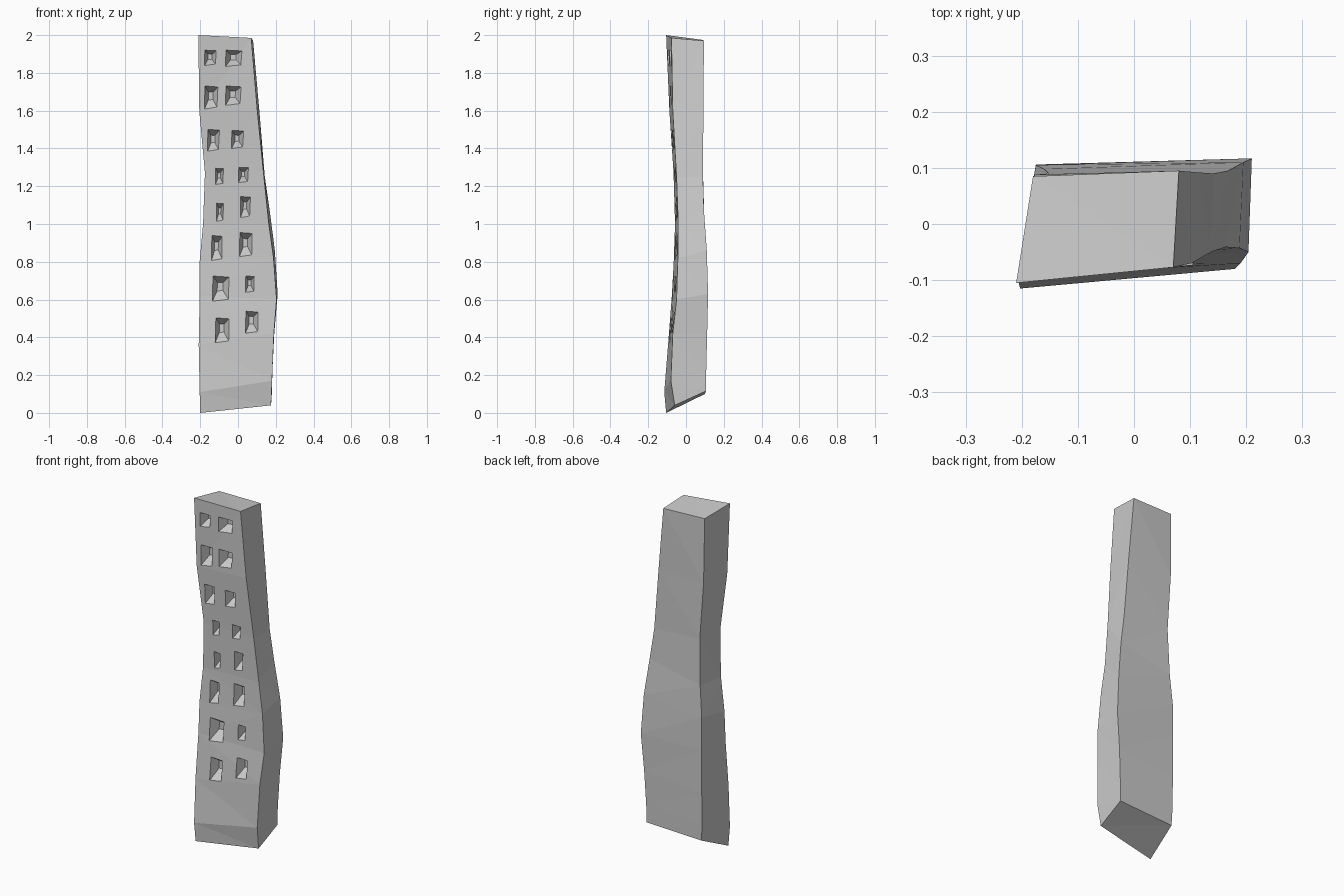
import bpy, bmesh

if "Cube" in bpy.data.objects:
    bpy.data.objects.remove(bpy.data.objects["Cube"])

# Cross-sections from bottom to top: front-left, front-right, back-right, back-left
RINGS = [
    [(-.20, -.105, 0), (.175, -.06, .04), (.18, .105, .115), (-.17, .10, .10)],
    [(-.203, -.115, .11), (.18, -.08, .17), (.182, .107, .22), (-.175, .102, .20)],
    [(-.208, -.095, .36), (.19, -.07, .42), (.192, .112, .42), (-.175, .105, .38)],
    [(-.203, -.075, .62), (.204, -.05, .60), (.21, .117, .63), (-.175, .106, .63)],
    [(-.203, -.065, .80), (.188, -.043, .82), (.195, .110, .86), (-.175, .105, .82)],
    [(-.185, -.058, 1.00), (.163, -.041, 1.00), (.168, .095, 1.07), (-.160, .098, 1.0)],
    [(-.175, -.066, 1.27), (.137, -.05, 1.25), (.142, .09, 1.25), (-.152, .09, 1.27)],
    [(-.205, -.088, 1.60), (.102, -.07, 1.60), (.113, .092, 1.60), (-.175, .088, 1.60)],
    [(-.21, -.105, 2.0), (.07, -.077, 1.985), (.08, .095, 1.97), (-.18, .085, 1.975)],
]

# Window openings: x min, x max, z min, z max
WINDOWS = [
    (-.177, -.114, 1.84, 1.92), (-.066, .024, 1.835, 1.92),
    (-.177, -.105, 1.61, 1.73), (-.066, .018, 1.63, 1.73),
    (-.161, -.098, 1.385, 1.50), (-.034, .03, 1.40, 1.495),
    (-.119, -.077, 1.21, 1.295), (.003, .055, 1.22, 1.30),
    (-.114, -.077, 1.015, 1.11), (.013, .066, 1.035, 1.145),
    (-.14, -.082, .81, .94), (.008, .077, .83, .955),
    (-.135, -.045, .595, .725), (.04, .087, .64, .725),
    (-.12, -.045, .375, .505), (.04, .108, .425, .54),
]


def make_object(name, bm):
    bmesh.ops.recalc_face_normals(bm, faces=bm.faces)
    mesh = bpy.data.meshes.new(name)
    bm.to_mesh(mesh)
    bm.free()
    obj = bpy.data.objects.new(name, mesh)
    bpy.context.collection.objects.link(obj)
    return obj


def edge_at(corner, z):
    """Point (x, y) on a vertical corner edge of the tower at height z."""
    for a, b in zip(RINGS, RINGS[1:]):
        p, q = a[corner], b[corner]
        if z <= q[2]:
            break
    t = (z - p[2]) / (q[2] - p[2])
    return p[0] + (q[0] - p[0]) * t, p[1] + (q[1] - p[1]) * t


def front_y(x, z):
    (xl, yl), (xr, yr) = edge_at(0, z), edge_at(1, z)
    return yl + (yr - yl) * (x - xl) / (xr - xl)


def loft(bm, rings):
    rows = [[bm.verts.new(p) for p in ring] for ring in rings]
    for a, b in zip(rows, rows[1:]):
        for i in range(4):
            j = (i + 1) % 4
            bm.faces.new((a[i], a[j], b[j], b[i]))
    bm.faces.new(rows[0][::-1])
    bm.faces.new(rows[-1])


# Crooked tower body
bm = bmesh.new()
loft(bm, RINGS)
bmesh.ops.triangulate(bm, faces=bm.faces)
tower = make_object("tower", bm)

# Tapered window recesses
bm = bmesh.new()
DEPTH = .05
for x0, x1, z0, z1 in WINDOWS:
    cx, cz = (x0 + x1) / 2, (z0 + z1) / 2
    y = front_y(cx, cz)
    w, h = (x1 - x0) / 2, (z1 - z0) / 2
    rings = []
    for dy, s in ((-.02, 1.05), (0, 1), (DEPTH, .35)):
        mx, mz = cx - .15 * w * (1 - s), cz + .2 * h * (1 - s)
        rings.append([(mx - w * s, y + dy, mz - h * s * 1.03),
                      (mx + w * s * .88, y + dy, mz - h * s * .9),
                      (mx + w * s, y + dy, mz + h * s * .95),
                      (mx - w * s * .95, y + dy, mz + h * s)])
    loft(bm, rings)
cutter = make_object("window_cutter", bm)
cutter.hide_render = True

cut = tower.modifiers.new("windows", 'BOOLEAN')
cut.operation = 'DIFFERENCE'
cut.solver = 'EXACT'
cut.object = cutter

# Bake the cut and drop the helper
bpy.context.view_layer.objects.active = tower
tower.select_set(True)
bpy.ops.object.modifier_apply(modifier=cut.name)
bpy.data.objects.remove(cutter)
